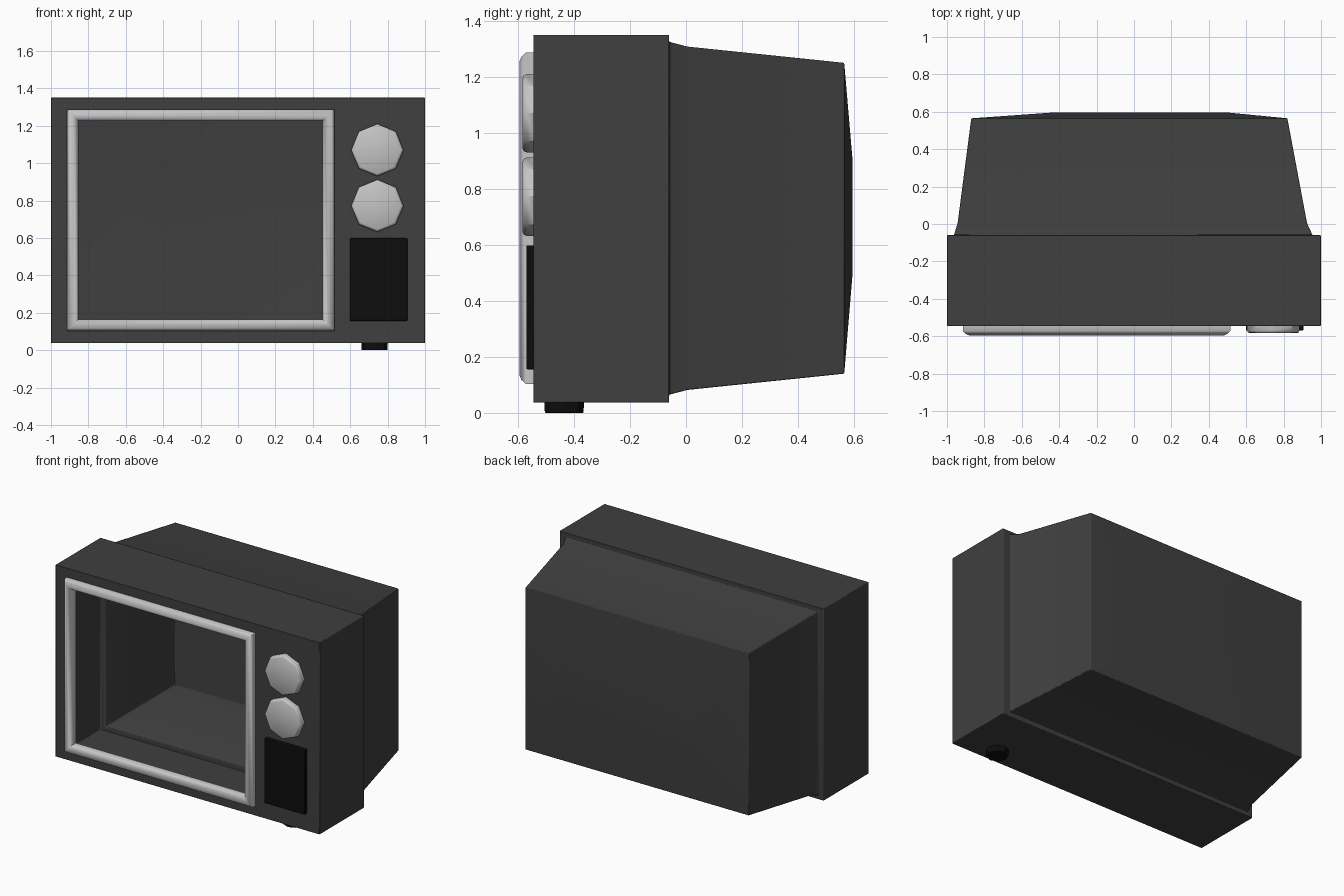
import bpy, bmesh, math
from mathutils import Matrix

if "Cube" in bpy.data.objects:
    bpy.data.objects.remove(bpy.data.objects["Cube"])


def material(name, r, g, b):
    m = bpy.data.materials.new(name)
    m.diffuse_color = (r, g, b, 1)
    m.use_nodes = True
    m.node_tree.nodes["Principled BSDF"].inputs["Base Color"].default_value = m.diffuse_color
    return m


CHARCOAL = material("charcoal plastic", 0.05, 0.05, 0.05)
SILVER = material("silver trim", 0.56, 0.55, 0.56)
BLACK = material("black plastic", 0.004, 0.004, 0.004)


def finish(name, bm, mat, angle=40, bevel=0.0):
    bmesh.ops.recalc_face_normals(bm, faces=bm.faces)
    me = bpy.data.meshes.new(name)
    bm.to_mesh(me)
    bm.free()
    me.materials.append(mat)
    ob = bpy.data.objects.new(name, me)
    bpy.context.collection.objects.link(ob)
    bpy.ops.object.select_all(action='DESELECT')
    ob.select_set(True)
    bpy.context.view_layer.objects.active = ob
    bpy.ops.object.shade_smooth_by_angle(angle=math.radians(angle))
    if bevel:
        mod = ob.modifiers.new("soft edges", 'BEVEL')
        mod.width, mod.segments = bevel, 2
        mod.limit_method = 'ANGLE'
        mod.angle_limit = math.radians(30)
    return ob


def loft(rings, cap=False, closed=False):
    """Skin rectangular rings given as (y, x0, x1, z0, z1)."""
    bm = bmesh.new()
    loops = [[bm.verts.new(p) for p in
              ((x0, y, z0), (x1, y, z0), (x1, y, z1), (x0, y, z1))]
             for y, x0, x1, z0, z1 in rings]
    pairs = list(zip(loops, loops[1:]))
    if closed:
        pairs.append((loops[-1], loops[0]))
    for a, b in pairs:
        for i in range(4):
            j = (i + 1) % 4
            bm.faces.new((a[i], a[j], b[j], b[i]))
    if cap:
        bm.faces.new(loops[-1])
    return bm


# Hollow cabinet: screen opening, deep front case, step, tapering back
finish("cabinet_shell", loft([
    (-0.545, -0.865, 0.465, 0.155, 1.23),
    (-0.545, -1.0, 1.0, 0.037, 1.35),
    (-0.06, -1.0, 1.0, 0.037, 1.35),
    (-0.06, -0.963, 0.955, 0.065, 1.325),
    (0.005, -0.943, 0.925, 0.082, 1.308),
    (0.565, -0.87, 0.82, 0.14, 1.25),
    (0.595, -0.45, 0.51, 0.5, 0.9),
], cap=True), CHARCOAL, bevel=0.004)

# Screen surround: rounded profile of (inset from outer edge, y)
profile = [(0.0, -0.543), (0.0, -0.572), (0.014, -0.587), (0.032, -0.595),
           (0.05, -0.587), (0.062, -0.565), (0.062, -0.535)]
finish("screen_frame", loft([
    (y, -0.915 + d, 0.515 - d, 0.103 + d, 1.287 - d) for d, y in profile
], closed=True), SILVER, angle=50)


# Octagonal dials with a chamfered rim
def dial(name, z):
    bm = bmesh.new()
    loops = []
    for y, r in ((-0.54, 0.14), (-0.568, 0.14), (-0.579, 0.136), (-0.584, 0.126)):
        loops.append([bm.verts.new((0.745 + r * math.cos(k * math.pi / 4), y,
                                    z + r * math.sin(k * math.pi / 4)))
                      for k in range(8)])
    for a, b in zip(loops, loops[1:]):
        for i in range(8):
            j = (i + 1) % 8
            bm.faces.new((a[i], a[j], b[j], b[i]))
    bm.faces.new(loops[0])
    bm.faces.new(loops[-1])
    finish(name, bm, SILVER, angle=44)


dial("upper_dial", 1.07)
dial("lower_dial", 0.772)

# Speaker panel
bm = bmesh.new()
bmesh.ops.create_cube(bm, size=1, matrix=Matrix.Translation((0.752, -0.555, 0.377))
                      @ Matrix.Diagonal((0.307, 0.03, 0.443, 1)))
finish("speaker_panel", bm, BLACK, bevel=0.004)

# Single visible foot
bm = bmesh.new()
bmesh.ops.create_cone(bm, cap_ends=True, segments=8, radius1=0.07, radius2=0.072,
                      depth=0.045, matrix=Matrix.Translation((0.73, -0.435, 0.0225)))
finish("foot", bm, BLACK, bevel=0.004)
